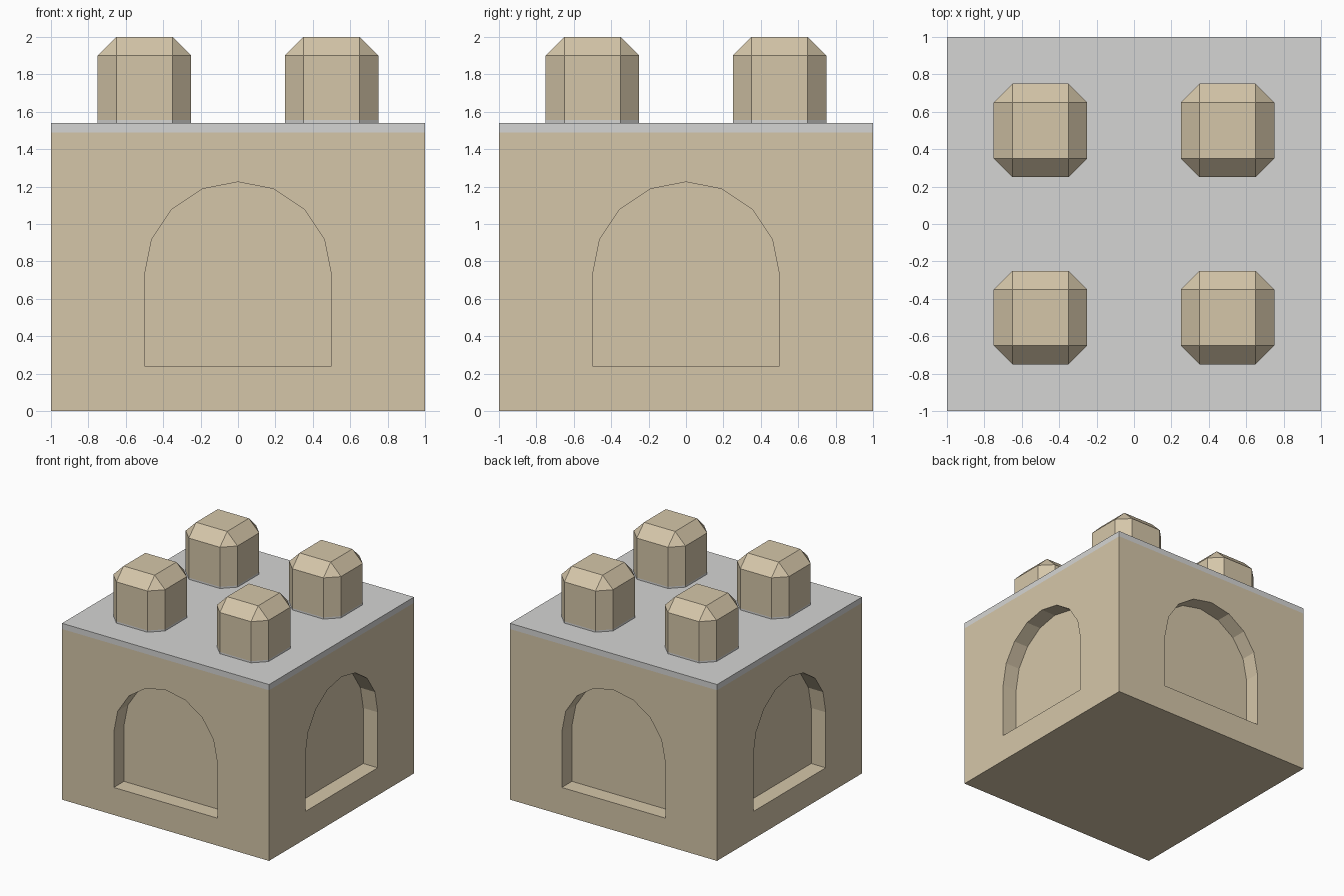
import bpy, bmesh, math
from mathutils import Matrix, Vector

if "Cube" in bpy.data.objects:
    bpy.data.objects.remove(bpy.data.objects["Cube"])


def material(name, rgb):
    m = bpy.data.materials.new(name)
    m.diffuse_color = (*rgb, 1)
    m.use_nodes = True
    m.node_tree.nodes["Principled BSDF"].inputs["Base Color"].default_value = m.diffuse_color
    return m


STONE = material("tan stone", (0.665, 0.565, 0.397))
GREY = material("light grey", (0.665, 0.665, 0.655))


def finish(name, bm, loc=(0, 0, 0)):
    me = bpy.data.meshes.new(name)
    bmesh.ops.recalc_face_normals(bm, faces=bm.faces)
    bm.to_mesh(me)
    bm.free()
    me.materials.append(STONE)
    me.materials.append(GREY)
    ob = bpy.data.objects.new(name, me)
    ob.location = loc
    bpy.context.collection.objects.link(ob)
    return ob


def box(sx, sy, z0, z1):
    bm = bmesh.new()
    mat = Matrix.Translation((0, 0, (z0 + z1) / 2)) @ Matrix.Diagonal((sx, sy, z1 - z0, 1))
    bmesh.ops.create_cube(bm, size=1, matrix=mat)
    return bm


def split(bm, z):
    bmesh.ops.bisect_plane(bm, geom=bm.verts[:] + bm.edges[:] + bm.faces[:],
                           plane_co=(0, 0, z), plane_no=(0, 0, 1))


# Block with grey top layer
bm = box(2, 2, 0, 1.54)
split(bm, 1.49)
for f in bm.faces:
    f.material_index = int(f.calc_center_median().z > 1.49)
block = finish("block", bm)

# Arched niche cutters, one per side
DEPTH = 0.14
profile = [(-0.5, 0.24), (0.5, 0.24)]
profile += [(0.5 * math.cos(i * math.pi / 8), 0.725 + 0.5 * math.sin(i * math.pi / 8)) for i in range(9)]
bm = bmesh.new()
for side in range(4):
    rot = Matrix.Rotation(side * math.pi / 2, 3, 'Z')
    face = bm.faces.new([bm.verts.new(rot @ Vector((x, -1.1, z))) for x, z in profile])
    ext = bmesh.ops.extrude_face_region(bm, geom=[face], use_keep_orig=True)
    bmesh.ops.translate(bm, vec=rot @ Vector((0, 0.1 + DEPTH, 0)),
                        verts=[v for v in ext["geom"] if isinstance(v, bmesh.types.BMVert)])
cutter = finish("niche_cutter", bm)
cutter.hide_render = True
cutter.hide_viewport = True
mod = block.modifiers.new("niches", 'BOOLEAN')
mod.operation = 'DIFFERENCE'
mod.solver = 'EXACT'
mod.object = cutter

# Four chamfered posts, thin grey line at the foot
for x in (-0.5, 0.5):
    for y in (-0.5, 0.5):
        bm = box(0.5, 0.5, 1.54, 2.0)
        edges = [e for e in bm.edges if max(v.co.z for v in e.verts) > 1.9]
        bmesh.ops.bevel(bm, geom=edges, offset=0.1, segments=1, affect='EDGES', profile=0.5)
        split(bm, 1.555)
        for f in bm.faces:
            f.material_index = int(f.calc_center_median().z < 1.555)
        finish("post", bm, (x, y, 0))
